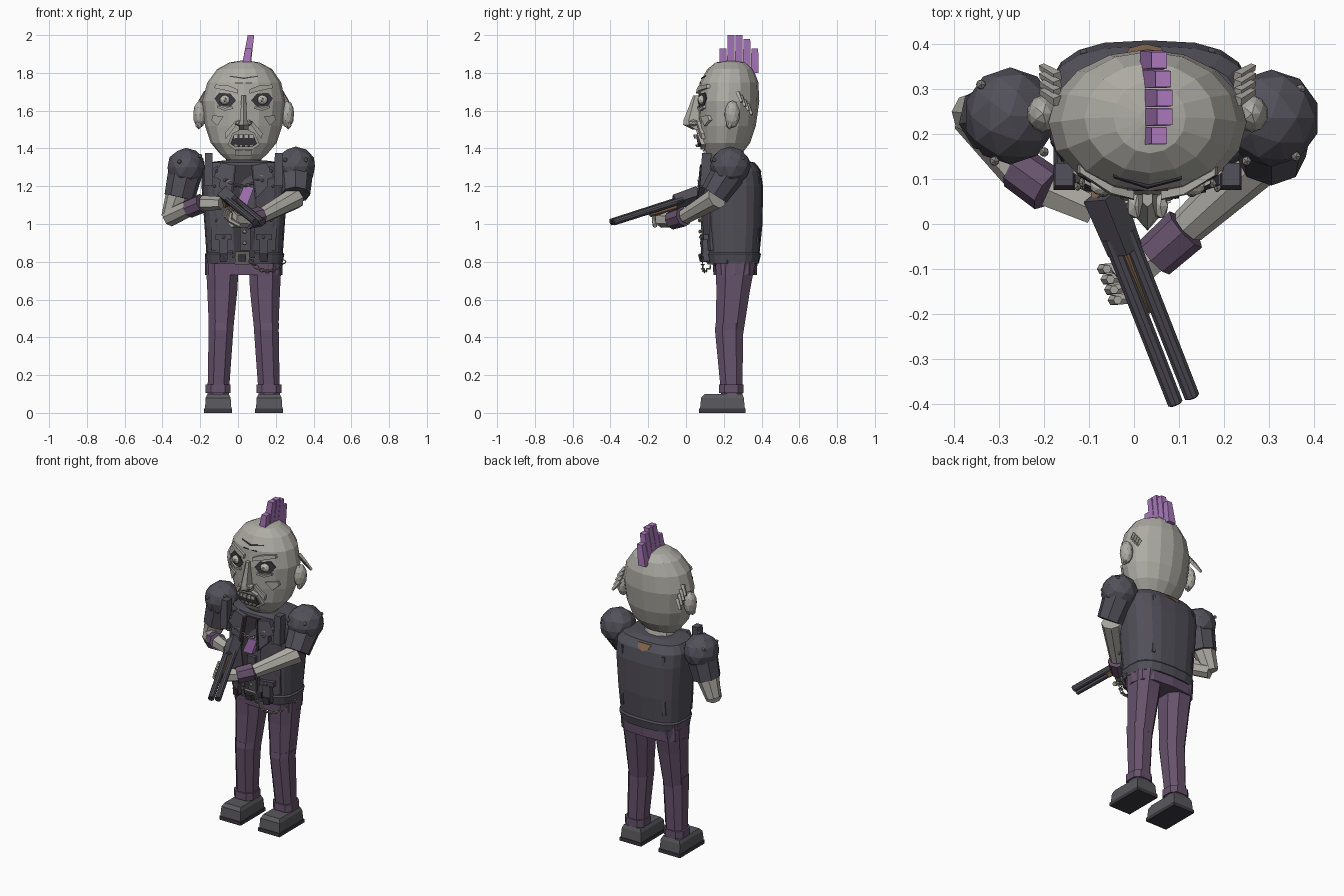
import bpy, bmesh, math
from mathutils import Vector, Matrix
from mathutils.bvhtree import BVHTree

cube = bpy.data.objects.get("Cube")
if cube:
    bpy.data.objects.remove(cube, do_unlink=True)

CX = 0.03  # centre line of the body


def material(name, rgb):
    m = bpy.data.materials.new(name)
    m.use_nodes = True
    m.diffuse_color = (*rgb, 1)
    m.node_tree.nodes["Principled BSDF"].inputs["Base Color"].default_value = (*rgb, 1)
    return m


SKIN = material("pale grey skin", (0.42, 0.41, 0.37))
COAT = material("charcoal leather", (0.085, 0.08, 0.1))
TROUSER = material("dull plum cloth", (0.135, 0.085, 0.15))
HAIR = material("bright violet", (0.4, 0.19, 0.5))
BOOT = material("boot grey", (0.1, 0.1, 0.11))
WOOD = material("brown wood", (0.22, 0.13, 0.07))
STEEL = material("dull steel", (0.25, 0.24, 0.22))
DARK = material("near black", (0.045, 0.04, 0.05))
BONE = material("eye and tooth", (0.5, 0.49, 0.44))


def finish(bm, name, mat):
    bmesh.ops.recalc_face_normals(bm, faces=bm.faces[:])
    me = bpy.data.meshes.new(name)
    tree = BVHTree.FromBMesh(bm)
    bm.to_mesh(me)
    bm.free()
    me.materials.append(mat)
    bpy.context.scene.collection.objects.link(bpy.data.objects.new(name, me))
    return tree


def loft(name, rings, mat, sides=8, n=2.0, phase=0.0):
    """Stack of superellipse rings given as (cx, cy, z, rx, ry)."""
    bm = bmesh.new()
    rows = []
    for cx, cy, z, rx, ry in rings:
        row = []
        for i in range(sides):
            a = phase + math.tau * i / sides
            c, s = math.cos(a), math.sin(a)
            px = math.copysign(abs(c) ** (2 / n), c)
            py = math.copysign(abs(s) ** (2 / n), s)
            row.append(bm.verts.new((cx + rx * px, cy + ry * py, z)))
        rows.append(row)
    for a, b in zip(rows, rows[1:]):
        for i in range(sides):
            j = (i + 1) % sides
            bm.faces.new((a[i], a[j], b[j], b[i]))
    bm.faces.new(rows[0])
    bm.faces.new(rows[-1])
    return finish(bm, name, mat)


def block(name, rings, mat):
    r = math.sqrt(2)
    return loft(name, [(x, y, z, a * r, b * r) for x, y, z, a, b in rings], mat, 4, 2, math.pi / 4)


def limb(name, p, q, r0, r1, mat, sides=8):
    p, q = Vector(p), Vector(q)
    d = q - p
    bm = bmesh.new()
    m = Matrix.Translation((p + q) / 2) @ d.to_track_quat("Z", "Y").to_matrix().to_4x4()
    bmesh.ops.create_cone(bm, cap_ends=True, segments=sides, radius1=r0, radius2=r1, depth=d.length, matrix=m)
    finish(bm, name, mat)


def ball(name, c, size, mat, sub=1):
    bm = bmesh.new()
    bmesh.ops.create_icosphere(bm, subdivisions=sub, radius=1,
                               matrix=Matrix.Translation(c) @ Matrix.Diagonal((*size, 1)))
    finish(bm, name, mat)


def surface(tree, x, z, back=False):
    d = -1 if back else 1
    hit = tree.ray_cast(Vector((x, -2 * d, z)), Vector((0, d, 0)))[0]
    return hit.y if hit else 0.15


def plate(name, pts, tree, t, mat, s=1, back=False):
    """Outline of (offset from centre, z) laid on a surface and raised by t."""
    bm = bmesh.new()
    out = -1 if not back else 1
    top, low = [], []
    for dx, z in pts:
        x = CX + s * dx
        y = surface(tree, x, z, back)
        top.append(bm.verts.new((x, y + out * t, z)))
        low.append(bm.verts.new((x, y - out * 0.012, z)))
    bm.faces.new(top)
    bm.faces.new(low)
    for i in range(len(pts)):
        j = (i + 1) % len(pts)
        bm.faces.new((top[i], top[j], low[j], low[i]))
    finish(bm, name, mat)


def rect(x0, x1, z0, z1):
    return [(x0, z0), (x1, z0), (x1, z1), (x0, z1)]


def chain(name, tree, x0, x1, z, sag, count):
    for i in range(count):
        f = i / (count - 1)
        x, zz = x0 + (x1 - x0) * f, z - sag * 4 * f * (1 - f)
        y = surface(tree, x, max(zz, 0.82)) - 0.022
        bm = bmesh.new()
        rows = []
        turn = Matrix.Rotation(math.pi / 2 * (i % 2), 3, "X")
        for a in range(8):
            u = math.tau * a / 8
            rows.append([bm.verts.new(Vector((x, y, zz)) + turn @ Vector((
                (0.012 + 0.004 * math.cos(v)) * math.cos(u), 0.004 * math.sin(v),
                (0.009 + 0.004 * math.cos(v)) * math.sin(u)))) for v in (0, math.tau / 3, math.tau * 2 / 3)])
        for a in range(8):
            for k in range(3):
                b, l = rows[(a + 1) % 8], (k + 1) % 3
                bm.faces.new((rows[a][k], b[k], b[l], rows[a][l]))
        finish(bm, name, STEEL)


# Head, neck and crest
head = loft("head", [(CX, .19, 1.34, .09, .065), (CX, .2, 1.37, .125, .095), (CX, .21, 1.43, .175, .13),
                     (CX, .22, 1.52, .205, .15), (CX, .225, 1.65, .22, .163), (CX + .003, .228, 1.75, .195, .155),
                     (CX + .005, .235, 1.82, .145, .122), (CX + .005, .237, 1.855, .08, .08),
                     (CX + .005, .237, 1.865, .02, .02)], SKIN, 16)
loft("neck", [(CX, .22, 1.28, .1, .085), (CX, .21, 1.37, .09, .07)], SKIN, 10)
for i, top in enumerate((1.93, 2.0, 2.0, 1.98, 1.93)):
    y = .196 + .042 * i
    block("mohawk_spike", [(.038, y, 1.8, .025, .021), (.038 + (top - 1.83) * .18, y, top, .017, .018)], HAIR)

# Torso, hem and hips
torso = loft("jacket", [(CX + .005, .25, .79, .2, .135), (CX + .005, .25, .84, .21, .147),
                        (CX + .005, .25, .85, .203, .14), (CX + .005, .25, 1.0, .213, .155),
                        (CX + .005, .25, 1.2, .228, .158), (CX + .005, .25, 1.28, .228, .145),
                        (CX + .005, .24, 1.325, .2, .125), (CX + .005, .23, 1.335, .12, .09)], COAT, 20, 2.9)
loft("hips", [(CX, .26, .73, .205, .115), (CX, .26, .84, .205, .12)], TROUSER, 12, 3)
plate("neck_label", [(-.05, 1.315), (.04, 1.315), (.03, 1.29), (-.005, 1.275), (-.04, 1.29)], torso, .005, WOOD, 1, True)

# Paired parts: legs, boots, face and jacket trim
for s in (1, -1):
    side = "left_" if s > 0 else "right_"
    k, m, f = CX + s * .113, CX + s * .12, CX + s * .135
    loft(side + "thigh", [(m, .23, .42, .067, .078), (k, .25, .65, .085, .095), (k, .262, .8, .093, .113)],
         TROUSER, 8, 2.4, math.pi / 8)
    loft(side + "shin", [(f, .242, .1, .06, .06), (m, .228, .44, .07, .08), (m, .23, .475, .072, .078)],
         TROUSER, 8, 2.4, math.pi / 8)
    loft(side + "cuff", [(f, .24, .105, .07, .068), (f, .24, .15, .07, .068)], TROUSER, 8, 3, math.pi / 8)
    limb(side + "ankle", (f, .24, .08), (f, .24, .12), .045, .045, DARK)
    block(side + "sole", [(f, .193, 0, .074, .123), (f, .193, .022, .074, .123)], DARK)
    block(side + "boot", [(f, .193, .02, .07, .119), (f, .193, .08, .066, .113), (f, .198, .1, .056, .1)], BOOT)

    # Ears and tufts behind them
    ball(side + "ear", (CX + s * .232, .245, 1.58), (.036, .042, .073), SKIN, 2)
    ball(side + "ear_lobe", (CX + s * .237, .23, 1.53), (.02, .02, .03), SKIN)
    for i in range(4):
        y, z = .285 + i * .018, 1.675 - i * .022
        limb(side + "tuft", (CX + s * .2, y - .012, z + .022), (CX + s * .235, y + .01, z - .03), .014, .009, SKIN, 4)

    # Eyes, brows and cheeks
    plate(side + "eye_socket", [(.04, 1.655), (.07, 1.69), (.13, 1.695), (.155, 1.665), (.13, 1.625), (.07, 1.62)],
          head, .006, DARK, s)
    ex = CX + s * .098
    ey = surface(head, ex, 1.657)
    ball(side + "eyeball", (ex, ey + .002, 1.657), (.03, .022, .026), BONE, 2)
    ball(side + "iris", (ex, ey - .017, 1.657), (.011, .006, .012), STEEL)
    plate(side + "eyebrow", [(.03, 1.69), (.085, 1.705), (.155, 1.72), (.15, 1.738), (.08, 1.733), (.03, 1.712)],
          head, .018, SKIN, s)
    plate(side + "lower_lid", [(.055, 1.61), (.1, 1.6), (.14, 1.615), (.14, 1.627), (.1, 1.614), (.06, 1.622)],
          head, .014, SKIN, s)
    plate(side + "cheekbone", [(.105, 1.57), (.165, 1.575), (.17, 1.55), (.14, 1.52)], head, .016, SKIN, s)
    plate(side + "cheek_fold", [(.03, 1.535), (.045, 1.545), (.1, 1.48), (.095, 1.45), (.08, 1.47)],
          head, .018, SKIN, s)
    ball(side + "nostril", (CX + s * .028, .04, 1.535), (.02, .032, .018), SKIN)

    # Lapels, straps, pockets and studs
    plate(side + "front_panel", [(.05, .86), (.17, .86), (.185, 1.28), (.14, 1.31), (.07, 1.15)], torso, .016, COAT, s)
    plate(side + "lapel", [(.04, 1.31), (.12, 1.325), (.16, 1.25), (.125, 1.235), (.13, 1.2), (.06, 1.13)],
          torso, .034, COAT, s)
    plate(side + "lapel_piping", [(.04, 1.31), (.05, 1.315), (.07, 1.14), (.06, 1.13)], torso, .04, DARK, s)
    plate(side + "hanging_strap", rect(.085, .13, .81, .92), torso, .032, COAT, s)
    plate(side + "strap_end", rect(.09, .125, .8, .845), torso, .04, DARK, s)
    plate(side + "pocket_flap", rect(.065, .15, .915, .945), torso, .03, COAT, s)
    block(side + "shoulder_tab", [(CX + s * .185, .1, 1.2, .024, .025), (CX + s * .185, .11, 1.375, .02, .025)], COAT)
    plate(side + "back_seam", rect(.135, .15, .9, 1.27), torso, .009, COAT, s, True)
    for dx, z in ((.145, 1.28), (.155, 1.2), (.15, 1.1), (.145, 1.02), (.105, .93), (.1, 1.23)):
        x = CX + s * dx
        ball(side + "stud", (x, surface(torso, x, z) - .03, z), (.009, .012, .009), STEEL)

# Nose, forehead lines and mouth
loft("nose", [(CX, .065, 1.5, .028, .03), (CX, .045, 1.525, .03, .06), (CX, .042, 1.55, .022, .055),
              (CX, .058, 1.68, .013, .02)], SKIN, 6, 2, math.pi / 6)
plate("forehead_line", [(-.075, 1.78), (0, 1.768), (.075, 1.78), (.075, 1.785), (0, 1.775), (-.075, 1.785)], head, .006, DARK)
plate("frown_line", rect(-.045, .045, 1.745, 1.75), head, .006, DARK)
plate("lips", [(-.085, 1.42), (-.06, 1.48), (-.02, 1.5), (.02, 1.5), (.06, 1.48), (.085, 1.42), (.05, 1.395), (-.05, 1.395)],
      head, .024, SKIN)
plate("open_mouth", [(-.07, 1.425), (-.05, 1.475), (.05, 1.475), (.07, 1.425), (.045, 1.408), (-.045, 1.408)],
      head, .031, DARK)
for x in (-.04, -.014, .014, .04):
    plate("upper_tooth", rect(x - .011, x + .011, 1.452, 1.474), head, .036, BONE)
    plate("lower_tooth", rect(x - .009, x + .009, 1.408, 1.422), head, .036, BONE)
plate("chin", rect(-.045, .045, 1.362, 1.392), head, .015, SKIN)

# Shirt front, belt buckle and chains
plate("shirt_front", [(-.06, .82), (.06, .82), (.07, 1.15), (.04, 1.31), (-.04, 1.31), (-.07, 1.15)], torso, .01, DARK)
plate("necktie", [(-.045, 1.1), (.02, 1.1), (.055, 1.195), (0, 1.195)], torso, .03, HAIR)
plate("front_placket", rect(-.02, .035, .86, 1.08), torso, .022, COAT)
for z in (.9, .96, 1.02):
    ball("button", (CX + .005, surface(torso, CX, z) - .025, z), (.012, .008, .012), STEEL)
plate("buckle", rect(-.045, .03, .785, .855), torso, .035, STEEL)
plate("buckle_hole", rect(-.028, .013, .802, .838), torso, .04, DARK)
chain("necklace_link", torso, -.08, .12, 1.25, .05, 13)
chain("hip_chain_link", torso, .07, .24, .8, .05, 13)

# Left arm reaching under the barrels
ball("left_shoulder", (.305, .235, 1.305), (.108, .108, .105), COAT, 2)
limb("left_sleeve", (.305, .225, 1.27), (.305, .15, 1.155), .092, .077, COAT)
limb("left_forearm", (.305, .165, 1.14), (.12, -.005, 1.04), .06, .042, SKIN)
limb("left_wristband", (.115, -.012, 1.04), (.045, -.075, 1.02), .054, .05, TROUSER)
limb("left_palm", (.05, -.07, 1.02), (-.03, -.13, 1.025), .038, .045, SKIN, 6)
for i in range(4):
    x, y, z = -.07 + i * .008, -.095 - i * .023, 1.055 - i * .008
    limb("left_finger", (x + .055, y, z - .04), (x, y - .005, z - .01), .013, .013, SKIN, 6)
    limb("left_fingertip", (x, y - .005, z - .015), (x + .01, y - .005, z + .03), .013, .01, SKIN, 6)

# Right arm bent back to the grip
ball("right_shoulder", (-.275, .24, 1.3), (.103, .108, .103), COAT, 2)
limb("right_sleeve", (-.28, .24, 1.27), (-.31, .235, 1.14), .092, .082, COAT)
limb("right_elbow", (-.315, .24, 1.16), (-.362, .245, 1.03), .068, .046, SKIN)
limb("right_forearm", (-.36, .245, 1.035), (-.255, .12, 1.085), .05, .046, SKIN)
limb("right_wristband", (-.26, .125, 1.08), (-.19, .075, 1.11), .05, .052, TROUSER)
limb("right_hand", (-.19, .075, 1.11), (-.09, .03, 1.11), .042, .035, SKIN, 6)
for p in ((-.31, .14, 1.33), (-.2, .16, 1.36), (.25, .14, 1.34), (.36, .15, 1.34), (.37, .3, 1.35), (-.34, .31, 1.35)):
    ball("shoulder_stud", p, (.012, .012, .012), STEEL)

# Double-barrelled gun
tip, rear = Vector((.11, -.39, 1.01)), Vector((-.055, .03, 1.145))
aim = (tip - rear).normalized()
across = Vector((aim.y, -aim.x, 0)).normalized()
under = Vector((0, 0, -1))
for s in (1, -1):
    o = across * s * .02
    limb("gun_barrel", rear + aim * .06 + o, tip + o, .019, .018, COAT, 10)
    limb("gun_muzzle", tip + o - aim * .01, tip + o + aim * .003, .014, .014, DARK, 10)
limb("gun_receiver", rear - aim * .04, rear + aim * .1, .046, .04, COAT, 4)
limb("gun_grip", rear - aim * .02, rear - aim * .06 + under * .06, .03, .026, WOOD, 6)
limb("gun_fore_end", rear + aim * .1 + under * .016, rear + aim * .25 + under * .016, .03, .022, WOOD, 6)
